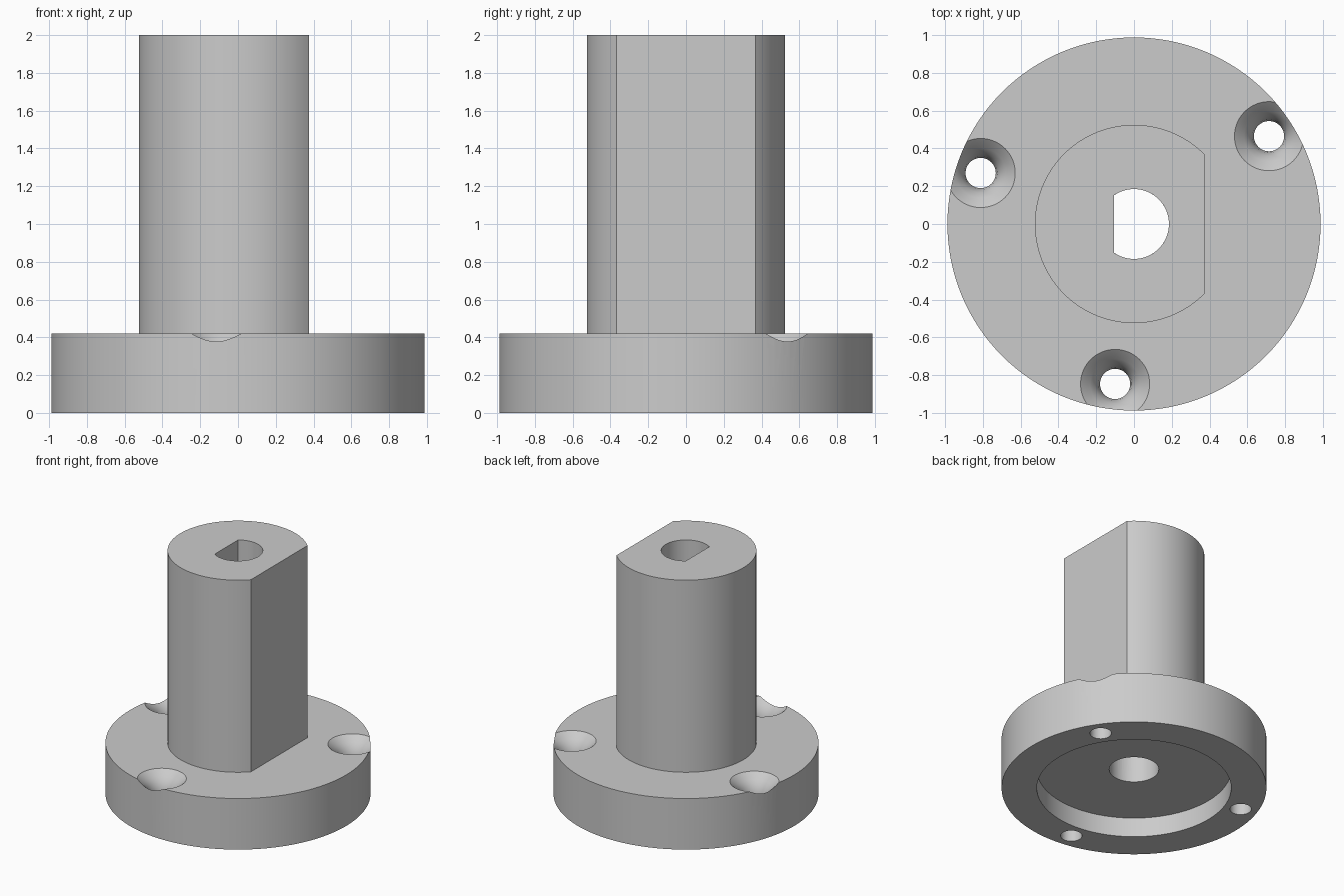
import bpy, bmesh
from math import acos, cos, sin, pi

cube = bpy.data.objects.get("Cube")
if cube:
    bpy.data.objects.remove(cube, do_unlink=True)

grey = bpy.data.materials.new("plain grey")
grey.use_nodes = True
colour = (0.6, 0.6, 0.6, 1)
grey.diffuse_color = colour
grey.node_tree.nodes["Principled BSDF"].inputs["Base Color"].default_value = colour


def turned(name, profile, centre=(0, 0), flat=None, turn=0, n=128):
    """Solid from (radius, z) rings; flat cuts a chord at that distance."""
    if flat is None:
        angles = [2 * pi * i / n for i in range(n)]
    else:
        a = acos(flat / profile[0][0])
        angles = [turn + a + (2 * pi - 2 * a) * i / n for i in range(n + 1)]
    bm = bmesh.new()
    rings = [[bm.verts.new((centre[0] + r * cos(t), centre[1] + r * sin(t), z))
              for t in angles] for r, z in profile]
    count = len(angles)
    for low, high in zip(rings, rings[1:]):
        for i in range(count):
            j = (i + 1) % count
            bm.faces.new((low[i], low[j], high[j], high[i]))
    bm.faces.new(rings[0][::-1])
    bm.faces.new(rings[-1])
    bmesh.ops.recalc_face_normals(bm, faces=bm.faces)
    mesh = bpy.data.meshes.new(name)
    bm.to_mesh(mesh)
    bm.free()
    mesh.materials.append(grey)
    obj = bpy.data.objects.new(name, mesh)
    bpy.context.collection.objects.link(obj)
    return obj


def combine(target, tool, operation):
    mod = target.modifiers.new(tool.name, 'BOOLEAN')
    mod.operation = operation
    mod.solver = 'EXACT'
    mod.object = tool
    bpy.context.view_layer.objects.active = target
    bpy.ops.object.modifier_apply(modifier=mod.name)
    bpy.data.objects.remove(tool, do_unlink=True)


TOP = 0.42

# Flange with the flat-sided shaft
hub = turned("flanged_shaft", [(0.988, 0), (0.988, TOP)])
combine(hub, turned("shaft", [(0.525, 0.3), (0.525, 2)], flat=0.375), 'UNION')

# Recess under the flange, round lower bore and D-shaped upper bore
combine(hub, turned("recess", [(0.725, -0.1), (0.725, 0.16)]), 'DIFFERENCE')
combine(hub, turned("round_bore", [(0.185, 0.1), (0.185, TOP)], n=64), 'DIFFERENCE')
combine(hub, turned("flat_bore", [(0.185, 0.3), (0.185, 2.1)],
                    flat=0.105, turn=pi, n=64), 'DIFFERENCE')

# Screw holes with flared mouths
flare = [(0.08, 0.17), (0.088, 0.12), (0.105, 0.08), (0.132, 0.045), (0.183, 0)]
for spot in ((0.715, 0.465), (-0.812, 0.27), (-0.1, -0.847)):
    profile = [(0.08, -0.1)] + [(r, TOP - d) for r, d in flare] + [(0.183, 0.5)]
    combine(hub, turned("screw_hole", profile, spot, n=64), 'DIFFERENCE')

bpy.ops.object.select_all(action='DESELECT')
hub.select_set(True)
bpy.context.view_layer.objects.active = hub
bpy.ops.object.shade_smooth_by_angle()
